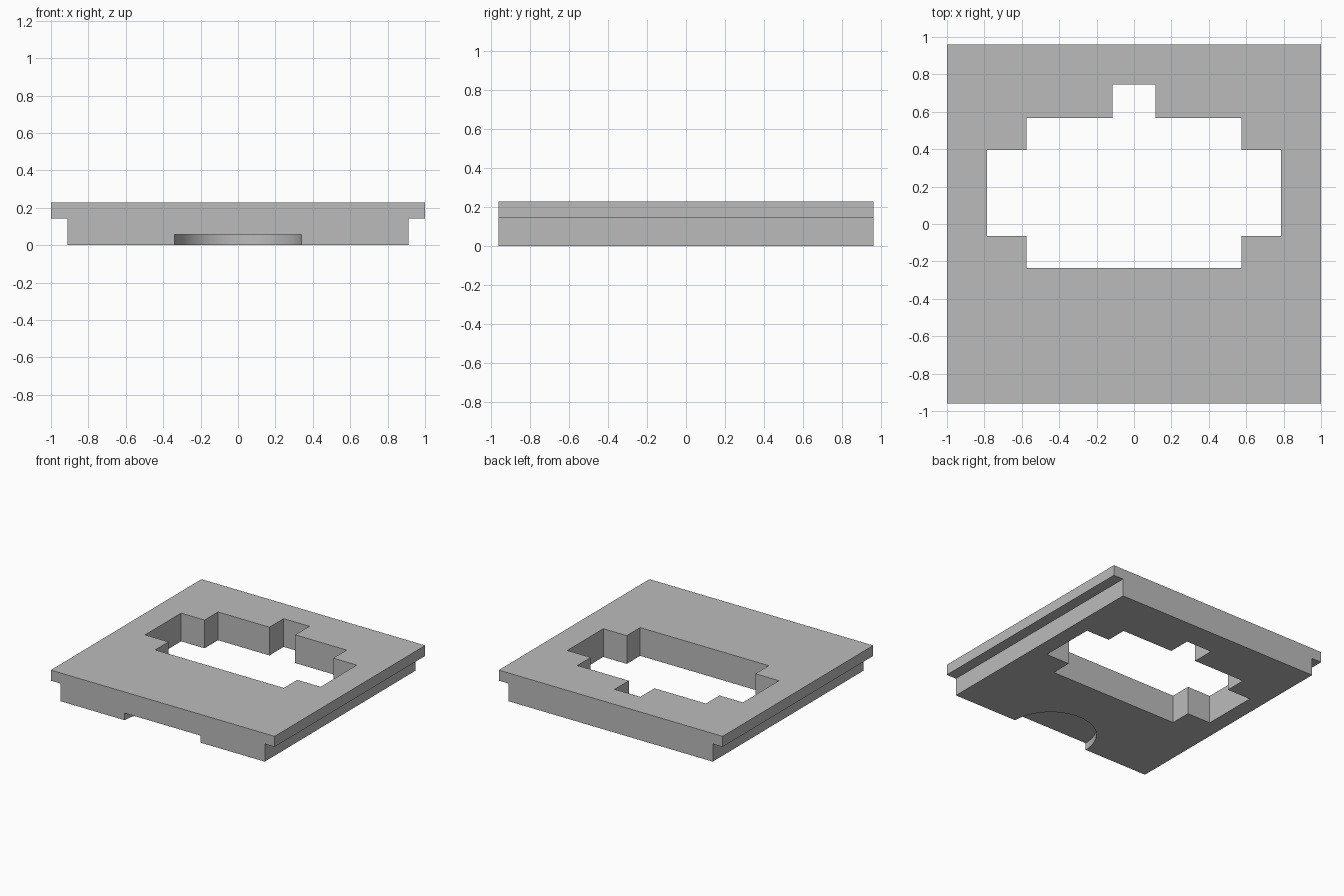
import bpy, bmesh, math

if "Cube" in bpy.data.objects:
    bpy.data.objects.remove(bpy.data.objects["Cube"], do_unlink=True)

TOP, LEDGE, RECESS = 0.228, 0.143, 0.057   # heights
HALF_DEPTH = 0.961

grey = bpy.data.materials.new("plain grey")
grey.use_nodes = True
colour = (0.5, 0.5, 0.5, 1)
grey.diffuse_color = colour
grey.node_tree.nodes["Principled BSDF"].inputs["Base Color"].default_value = colour


def prism(name, profile, axis, start, end):
    """Extrude a closed profile along y (profile is x, z) or z (profile is x, y)."""
    bm = bmesh.new()
    place = (lambda a, b: (a, start, b)) if axis == "y" else (lambda a, b: (a, b, start))
    face = bm.faces.new([bm.verts.new(place(a, b)) for a, b in profile])
    made = bmesh.ops.extrude_face_region(bm, geom=[face])
    moved = [v for v in made["geom"] if isinstance(v, bmesh.types.BMVert)]
    shift = (0, end - start, 0) if axis == "y" else (0, 0, end - start)
    bmesh.ops.translate(bm, verts=moved, vec=shift)
    bmesh.ops.recalc_face_normals(bm, faces=bm.faces)
    mesh = bpy.data.meshes.new(name)
    bm.to_mesh(mesh)
    bm.free()
    mesh.materials.append(grey)
    obj = bpy.data.objects.new(name, mesh)
    bpy.context.collection.objects.link(obj)
    return obj


def mirrored(half):
    """Complete a right-hand outline with its mirror image."""
    return half + [(-a, b) for a, b in reversed(half)]


# Plate with an overhanging lip along both sides
plate = prism("lipped_plate",
              mirrored([(0.912, 0), (0.912, LEDGE), (1, LEDGE), (1, TOP)]),
              "y", -HALF_DEPTH, HALF_DEPTH)

# Stepped window right through the plate, with a notch at the back
window = prism("window_cutter",
               mirrored([(0.575, -0.236), (0.575, -0.065), (0.785, -0.065),
                         (0.785, 0.395), (0.575, 0.395), (0.575, 0.566),
                         (0.115, 0.566), (0.115, 0.747)]),
               "z", -0.1, TOP + 0.1)

# Round finger recess under the front edge
steps = 64
circle = [(0.34 * math.cos(math.tau * i / steps),
           -HALF_DEPTH + 0.34 * math.sin(math.tau * i / steps)) for i in range(steps)]
recess = prism("finger_recess_cutter", circle, "z", -0.1, RECESS)

for cutter in (window, recess):
    cutter.hide_render = True
    cut = plate.modifiers.new(cutter.name, "BOOLEAN")
    cut.operation, cut.solver, cut.object = "DIFFERENCE", "EXACT", cutter

# Apply the cuts and remove the cutters
bpy.context.view_layer.update()
result = plate.evaluated_get(bpy.context.evaluated_depsgraph_get())
mesh = bpy.data.meshes.new_from_object(result)
plate.modifiers.clear()
plate.data = mesh
for cutter in (window, recess):
    bpy.data.objects.remove(cutter, do_unlink=True)

# Smooth the curved recess wall, keep every corner crisp
bpy.context.view_layer.objects.active = plate
plate.select_set(True)
bpy.ops.object.shade_smooth_by_angle(angle=math.radians(30))
